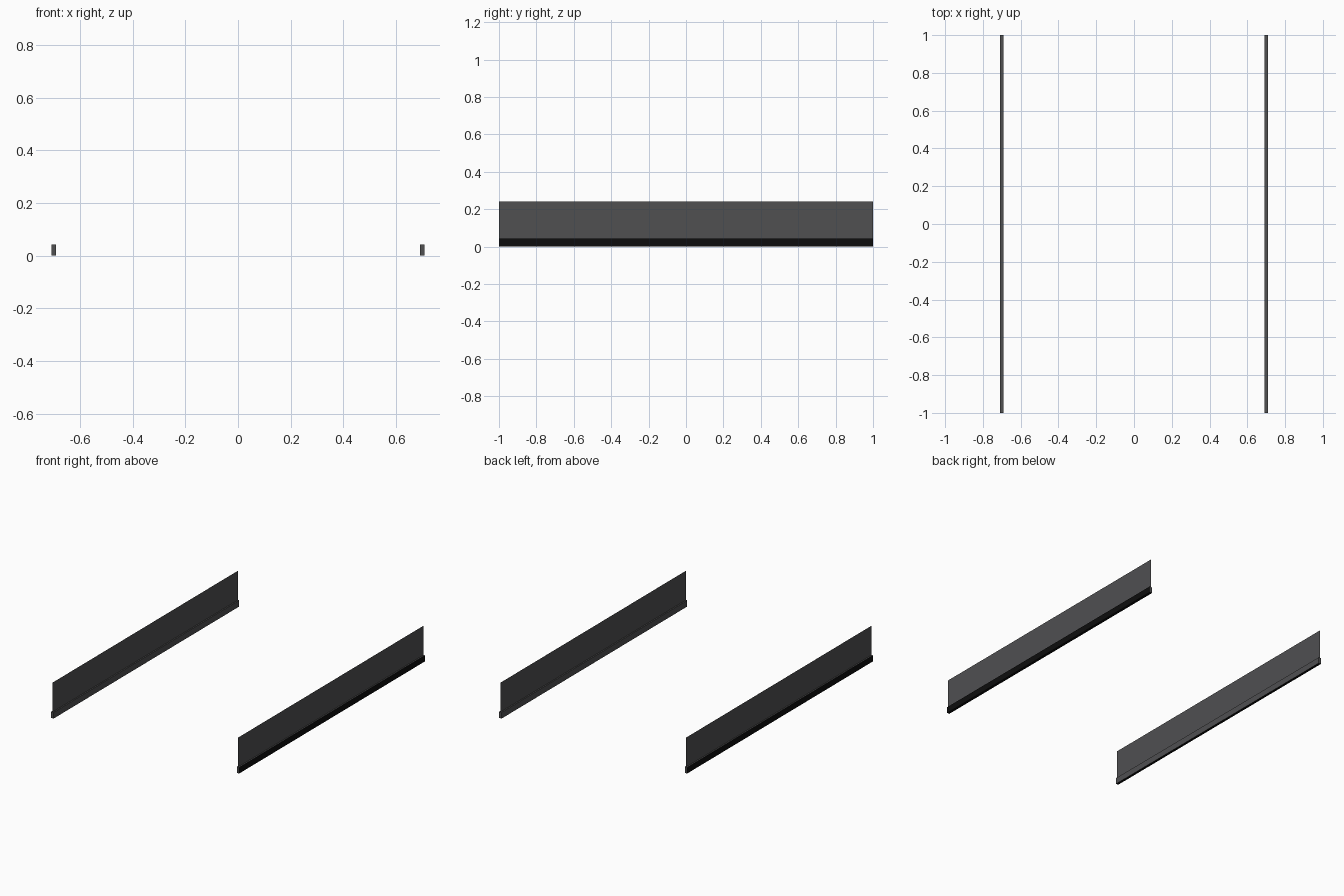
import bpy, bmesh

if "Cube" in bpy.data.objects:
    bpy.data.objects.remove(bpy.data.objects["Cube"])


def material(name, rgb):
    m = bpy.data.materials.new(name)
    m.diffuse_color = (*rgb, 1)
    m.use_nodes = True
    m.node_tree.nodes["Principled BSDF"].inputs["Base Color"].default_value = m.diffuse_color
    return m


grey = material("dark_grey", (0.08, 0.08, 0.083))
black = material("black", (0.004, 0.004, 0.004))


def finish(name, bm, mats):
    me = bpy.data.meshes.new(name)
    bm.to_mesh(me)
    bm.free()
    for m in mats:
        me.materials.append(m)
    ob = bpy.data.objects.new(name, me)
    bpy.context.collection.objects.link(ob)
    return ob


for side, label in ((-1, "left"), (1, "right")):
    # slim base rail, black on its outer side and underside
    bm = bmesh.new()
    bmesh.ops.create_cube(bm, size=1)
    bmesh.ops.scale(bm, vec=(0.018, 2, 0.042), verts=bm.verts)
    bmesh.ops.translate(bm, vec=(0.7 * side, 0, 0.021), verts=bm.verts)
    bm.normal_update()
    for f in bm.faces:
        if f.normal.x * side > 0.5 or f.normal.z < -0.5:
            f.material_index = 1
    finish(label + "_rail", bm, (grey, black))

    # paper-thin upright panel standing in the rail
    bm = bmesh.new()
    bm.faces.new([bm.verts.new((0.7 * side, y, z))
                  for y, z in ((-side, 0.04), (side, 0.04), (side, 0.242), (-side, 0.242))])
    finish(label + "_panel", bm, (grey,))
